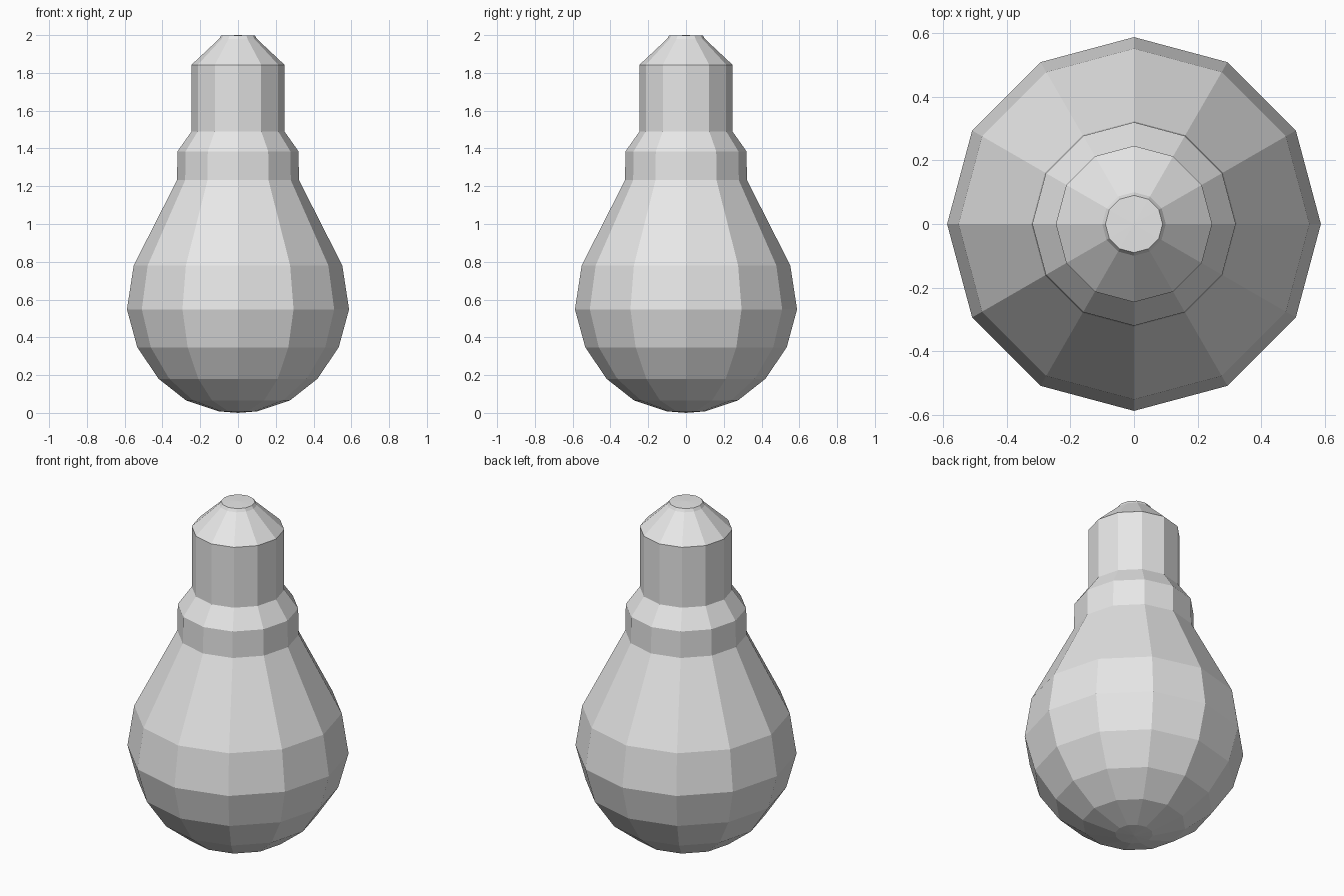
import bpy
import bmesh
from math import cos, sin, tau

cube = bpy.data.objects.get("Cube")
if cube:
    bpy.data.objects.remove(cube, do_unlink=True)

SIDES = 12

grey = bpy.data.materials.new("light grey")
grey.use_nodes = True
colour = (0.8, 0.8, 0.8, 1)
grey.diffuse_color = colour
grey.node_tree.nodes["Principled BSDF"].inputs["Base Color"].default_value = colour


def lathe(name, profile):
    """Turn (radius, height) points around z; radius 0 makes a pole."""
    bm = bmesh.new()
    rings = []
    for r, z in profile:
        if r == 0:
            rings.append([bm.verts.new((0, 0, z))] * SIDES)
        else:
            rings.append([bm.verts.new((r * cos(tau * i / SIDES), r * sin(tau * i / SIDES), z))
                          for i in range(SIDES)])
    for low, high in zip(rings, rings[1:]):
        for i in range(SIDES):
            j = (i + 1) % SIDES
            corners = dict.fromkeys((low[i], low[j], high[j], high[i]))
            bm.faces.new(list(corners))
    mesh = bpy.data.meshes.new(name)
    bm.to_mesh(mesh)
    bm.free()
    mesh.materials.append(grey)
    obj = bpy.data.objects.new(name, mesh)
    bpy.context.collection.objects.link(obj)
    return obj


# Round glass, hanging down to a shallow pole
lathe("bulb_glass", [(0, 0), (0.1, 0.008), (0.275, 0.066), (0.42, 0.18), (0.533, 0.347),
                     (0.588, 0.548), (0.552, 0.781), (0.323, 1.232)])

# Collar between the glass and the base
lathe("collar", [(0.323, 1.232), (0.32, 1.385), (0.246, 1.49)])

# Straight base with its sloping shoulder
lathe("base", [(0.246, 1.49), (0.246, 1.843), (0.1, 1.98)])

# Contact button on the end
lathe("contact_tip", [(0.1, 1.98), (0.09, 1.997), (0, 2)])
